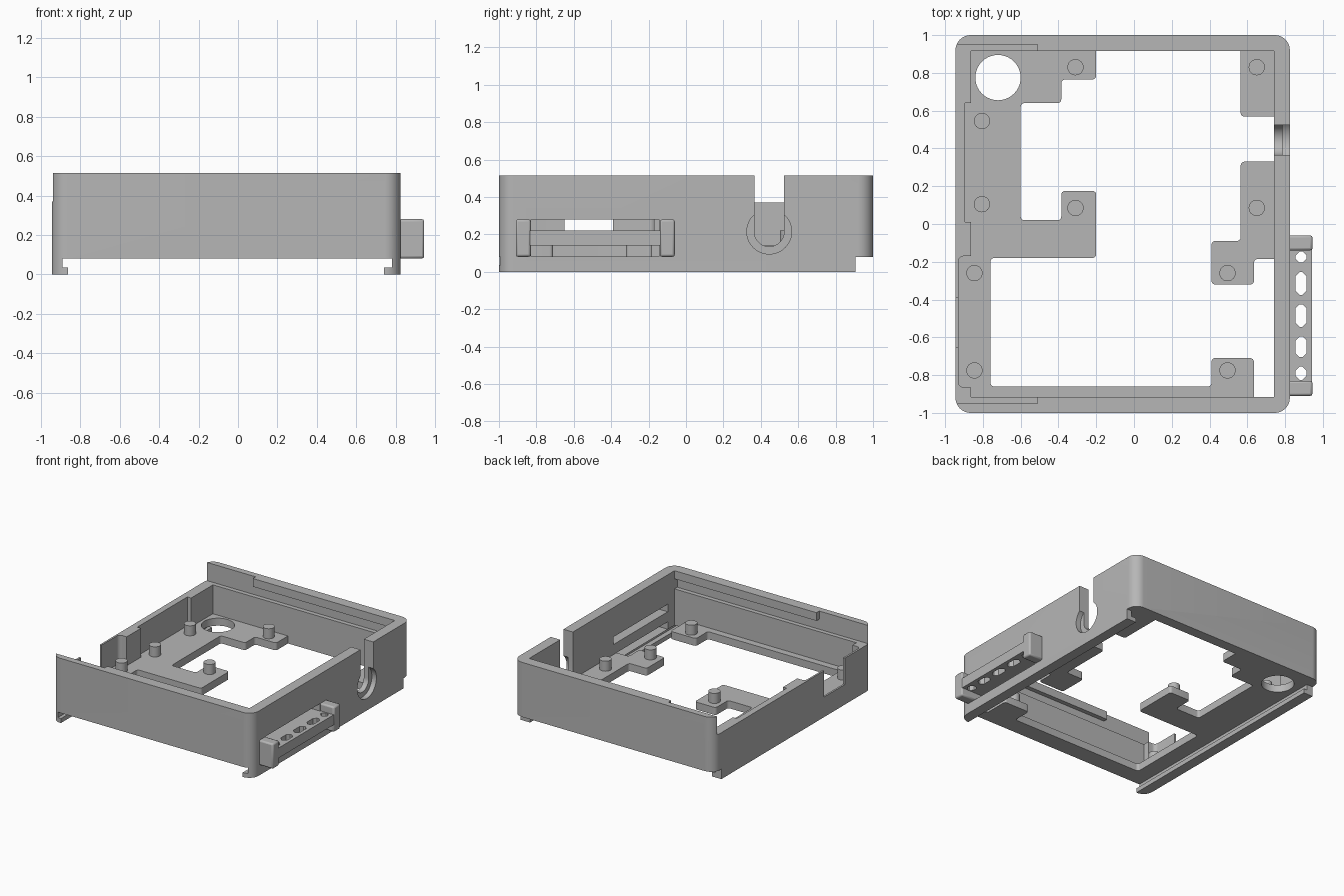
import bpy, bmesh, math
from mathutils import Vector

if "Cube" in bpy.data.objects:
    bpy.data.objects.remove(bpy.data.objects["Cube"])

grey = bpy.data.materials.new("plain grey")
grey.diffuse_color = (0.47, 0.47, 0.47, 1)
grey.use_nodes = True
grey.node_tree.nodes["Principled BSDF"].inputs["Base Color"].default_value = grey.diffuse_color


def prism(name, pts, lo, hi, axis="z"):
    """Extrude a 2D outline: (x, y) along z, or (y, z) along x."""
    place = (lambda a, b, t: (a, b, t)) if axis == "z" else (lambda a, b, t: (t, a, b))
    bm = bmesh.new()
    base = bm.faces.new([bm.verts.new(place(a, b, lo)) for a, b in pts])
    new = bmesh.ops.extrude_face_region(bm, geom=[base])["geom"]
    shift = Vector(place(0, 0, hi - lo))
    bmesh.ops.translate(bm, vec=shift, verts=[v for v in new if isinstance(v, bmesh.types.BMVert)])
    bmesh.ops.recalc_face_normals(bm, faces=bm.faces)
    mesh = bpy.data.meshes.new(name)
    bm.to_mesh(mesh)
    bm.free()
    mesh.materials.append(grey)
    ob = bpy.data.objects.new(name, mesh)
    bpy.context.collection.objects.link(ob)
    return ob


def rect(x0, x1, y0, y1):
    return [(x0, y0), (x1, y0), (x1, y1), (x0, y1)]


def box(name, x, y, z):
    return prism(name, rect(*x, *y), *z)


def circle(cx, cy, r, n=40, start=0.0, sweep=math.tau):
    m = n if sweep == math.tau else n - 1
    return [(cx + r * math.cos(start + sweep * i / m), cy + r * math.sin(start + sweep * i / m))
            for i in range(n)]


def rounded(pts, r, n=6):
    """Round every corner of a right-angled outline."""
    out = []
    for i, p in enumerate(pts):
        p = Vector(p)
        a = (Vector(pts[i - 1]) - p).normalized() * r
        b = (Vector(pts[(i + 1) % len(pts)]) - p).normalized() * r
        c = p + a + b
        for k in range(n + 1):
            t = k / n * math.pi / 2
            q = c - b * math.cos(t) - a * math.sin(t)
            out.append((q.x, q.y))
    return out


def activate(ob):
    bpy.ops.object.select_all(action="DESELECT")
    ob.select_set(True)
    bpy.context.view_layer.objects.active = ob


def cut(ob, cutters):
    activate(ob)
    for c in cutters:
        mod = ob.modifiers.new("cut", "BOOLEAN")
        mod.operation, mod.solver, mod.object = "DIFFERENCE", "EXACT", c
        bpy.ops.object.modifier_apply(modifier=mod.name)
        bpy.data.objects.remove(c, do_unlink=True)


# Wall frame with slide rails underneath
frame = prism("wall_frame", rounded(rect(-0.945, 0.825, -1, 1), 0.08, 10), 0, 0.515)
u_slot = circle(0.445, 0.215, 0.08, 20, math.pi, math.pi) + [(0.525, 0.7), (0.365, 0.7)]
cut(frame, [
    # interior, rail channel and rail end
    box("c", (-0.862, 0.742), (-0.915, 0.915), (-0.2, 0.7)),
    box("c", (-0.862, 0.742), (-2, 2), (-0.2, 0.08)),
    box("c", (-0.89, 0.782), (-2, 2), (0.035, 0.08)),
    box("c", (-2, 2), (0.905, 2), (-0.2, 0.08)),
    # recesses in the left wall
    box("c", (-0.895, -0.8), (0.01, 0.64), (0.1, 0.7)),
    prism("c", rounded(rect(-0.93, -0.8, -0.865, -0.17), 0.03), 0.1, 0.7),
    # lid entry and lid groove
    box("c", (-2, -0.51), (-0.95, 0.95), (0.37, 0.7)),
    box("c", (-0.6, 0.742), (-0.95, 0.95), (0.37, 0.45)),
    # port notch in the left wall
    box("c", (-2, -0.88), (-0.65, -0.39), (0.16, 0.7)),
    # cable slot with counterbore in the right wall
    prism("c", u_slot, 0.6, 1, "x"),
    prism("c", circle(0.445, 0.215, 0.12), 0.785, 1, "x"),
    # two long strap slots in the right wall
    box("c", (0.7, 1), (-0.83, -0.145), (0.22, 0.28)),
    box("c", (0.7, 1), (-0.83, -0.145), (0.081, 0.14)),
])

# Floor plates carrying the board
FLOOR = (0.08, 0.14)
main = [(-0.935, -0.93), (0.635, -0.93), (0.635, -0.71), (0.41, -0.71), (0.41, -0.86),
        (-0.76, -0.86), (-0.76, -0.18), (-0.2, -0.18), (-0.2, 0.175), (-0.385, 0.175),
        (-0.385, 0.02), (-0.6, 0.02), (-0.6, 0.64), (-0.385, 0.64), (-0.385, 0.765),
        (-0.2, 0.765), (-0.2, 0.93), (-0.935, 0.93)]
floor = prism("main_floor_plate", rounded(main, 0.02), *FLOOR)
cut(floor, [prism("c", circle(-0.72, 0.775, 0.12), 0, 0.3)])
corner = prism("corner_floor_plate", rounded(rect(0.565, 0.76, 0.57, 0.93), 0.015), *FLOOR)
side = [(0.41, -0.32), (0.635, -0.32), (0.635, -0.185), (0.76, -0.185),
        (0.76, 0.33), (0.565, 0.33), (0.565, -0.09), (0.41, -0.09)]
side_plate = prism("side_floor_plate", rounded(side, 0.02), *FLOOR)
cut(side_plate, [box("c", (0.742, 1), (-0.4, -0.14), (0, 0.3))])
parts = [frame, floor, corner, side_plate]

# Locating pins
pins = [(-0.31, 0.83), (0.65, 0.83), (-0.805, 0.545), (-0.805, 0.105), (-0.31, 0.085),
        (0.65, 0.085), (-0.845, -0.26), (-0.845, -0.775), (0.495, -0.26), (0.495, -0.775)]
for i, (x, y) in enumerate(pins):
    parts.append(prism(f"locating_pin_{i + 1}", circle(x, y, 0.043, 24), 0.13, 0.22))

# Strap bracket: end blocks and a pierced bar
for name, y0 in (("front", -0.91), ("back", -0.14)):
    block = box(f"bracket_{name}_block", (0.815, 0.945), (y0, y0 + 0.08), (0.08, 0.28))
    bev = block.modifiers.new("soft edges", "BEVEL")
    bev.width, bev.segments = 0.012, 2
    parts.append(block)
bar = box("bracket_bar", (0.815, 0.942), (-0.89, -0.08), (0.14, 0.22))
webs = [-0.145, -0.23, -0.40, -0.57, -0.73, -0.825]
holes = []
for i in range(5):
    hi = webs[i] - (0.025 if i else 0)
    lo = webs[i + 1] + (0.025 if i < 4 else 0)
    e = 0.022
    holes.append(prism("c", [(0.855 + e, lo), (0.914 - e, lo), (0.914, lo + e), (0.914, hi - e),
                             (0.914 - e, hi), (0.855 + e, hi), (0.855, hi - e), (0.855, lo + e)],
                       0, 0.4))
cut(bar, holes)
parts.append(bar)

for ob in parts:
    activate(ob)
    bpy.ops.object.shade_smooth_by_angle(angle=math.radians(30))
